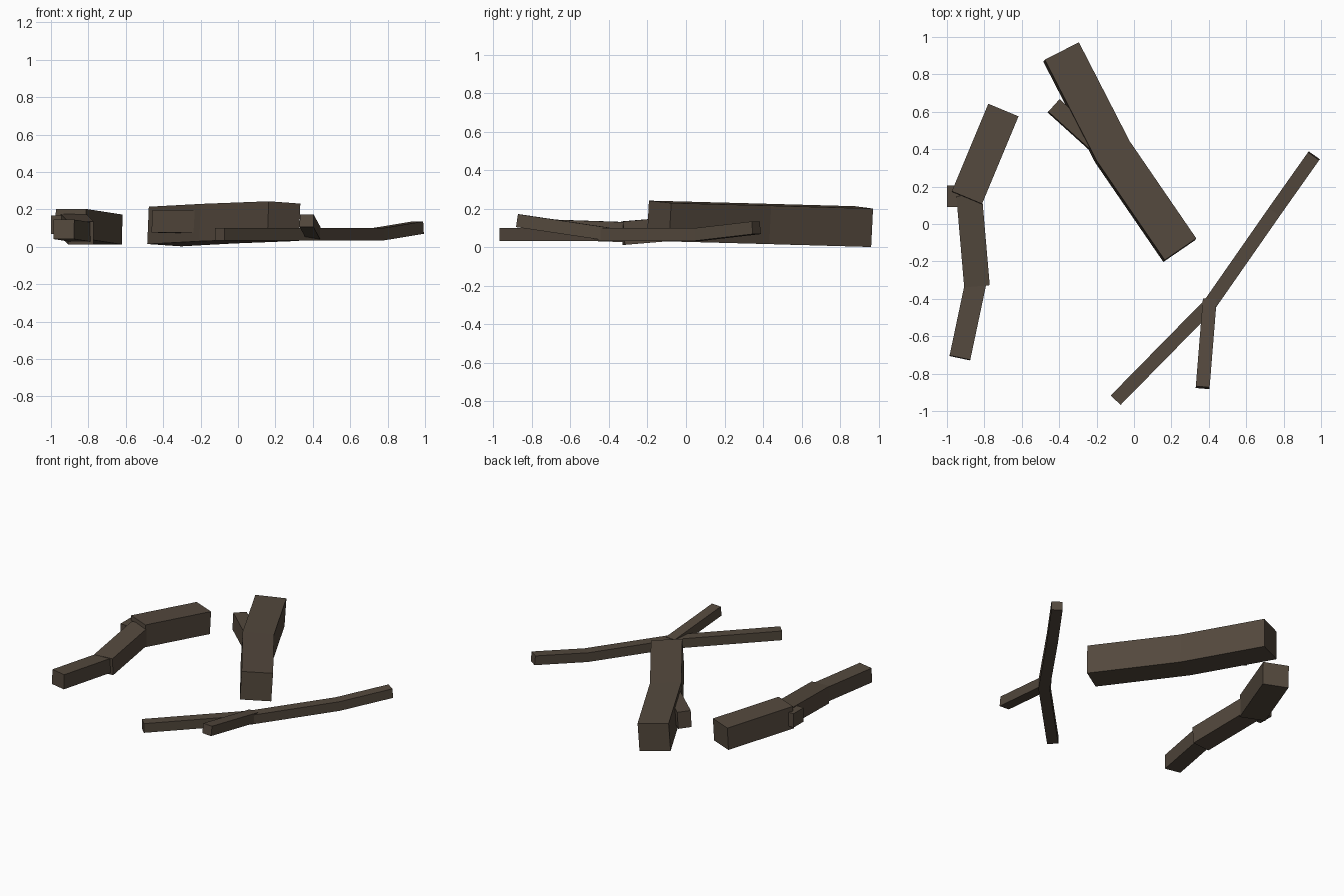
import bpy, bmesh, math
from mathutils import Vector

if "Cube" in bpy.data.objects:
    bpy.data.objects.remove(bpy.data.objects["Cube"])

bark = bpy.data.materials.new("dark_bark_brown")
bark.diffuse_color = (0.088, 0.066, 0.047, 1)
bark.use_nodes = True
bark.node_tree.nodes["Principled BSDF"].inputs["Base Color"].default_value = bark.diffuse_color


def limb(name, path, width, height, roll=0.0):
    """Square-section limb swept along a path, with mitred bends."""
    pts = [Vector(p) for p in path]
    dirs = [(b - a).normalized() for a, b in zip(pts, pts[1:])]
    bm = bmesh.new()
    rings = []
    for i, p in enumerate(pts):
        d0, d1 = dirs[max(i - 1, 0)], dirs[min(i, len(dirs) - 1)]
        t = (d0 + d1).normalized()
        side = t.cross(Vector((0, 0, 1))).normalized()
        up = side.cross(t)
        w = width / 2 / t.dot(d1)          # keep the width through the bend
        h = height / 2
        c, s = math.cos(roll), math.sin(roll)
        ring = []
        for a, b in ((-w, -h), (w, -h), (w, h), (-w, h)):
            ring.append(bm.verts.new(p + side * (a * c - b * s) + up * (a * s + b * c)))
        rings.append(ring)
    for r0, r1 in zip(rings, rings[1:]):
        for k in range(4):
            n = (k + 1) % 4
            bm.faces.new((r0[k], r0[n], r1[n], r1[k]))
    bm.faces.new(rings[0][::-1])
    bm.faces.new(rings[-1])
    bmesh.ops.recalc_face_normals(bm, faces=bm.faces)
    me = bpy.data.meshes.new(name)
    bm.to_mesh(me)
    bm.free()
    me.materials.append(bark)
    ob = bpy.data.objects.new(name, me)
    bpy.context.collection.objects.link(ob)
    return ob


# Thick log with a short side branch
limb("thick_log", [(-0.39, 0.92, 0.108), (-0.115, 0.385, 0.123), (0.245, -0.14, 0.137)],
     0.205, 0.2, 0.06)
limb("thick_log_stub", [(-0.43, 0.632, 0.135), (-0.14, 0.37, 0.135)], 0.09, 0.12, 0.05)

# Crooked log on the left: three thinning pieces and a knot
limb("crooked_log_base", [(-0.70, 0.605, 0.092), (-0.895, 0.137, 0.122)], 0.175, 0.16)
limb("crooked_log_middle", [(-0.882, 0.16, 0.115), (-0.84, -0.328, 0.074)], 0.137, 0.122)
limb("crooked_log_tip", [(-0.843, -0.30, 0.079), (-0.931, -0.716, 0.093)], 0.113, 0.104)
limb("crooked_log_knot", [(-0.88, 0.148, 0.117), (-1.0, 0.148, 0.117)], 0.115, 0.1)

# Thin forked branch on the right
limb("thin_branch", [(-0.098, -0.942, 0.067), (0.405, -0.43, 0.067),
                     (0.75, 0.065, 0.067), (0.962, 0.365, 0.102)], 0.073, 0.066)
limb("thin_branch_fork", [(0.367, -0.875, 0.139), (0.405, -0.405, 0.069)], 0.074, 0.068)
